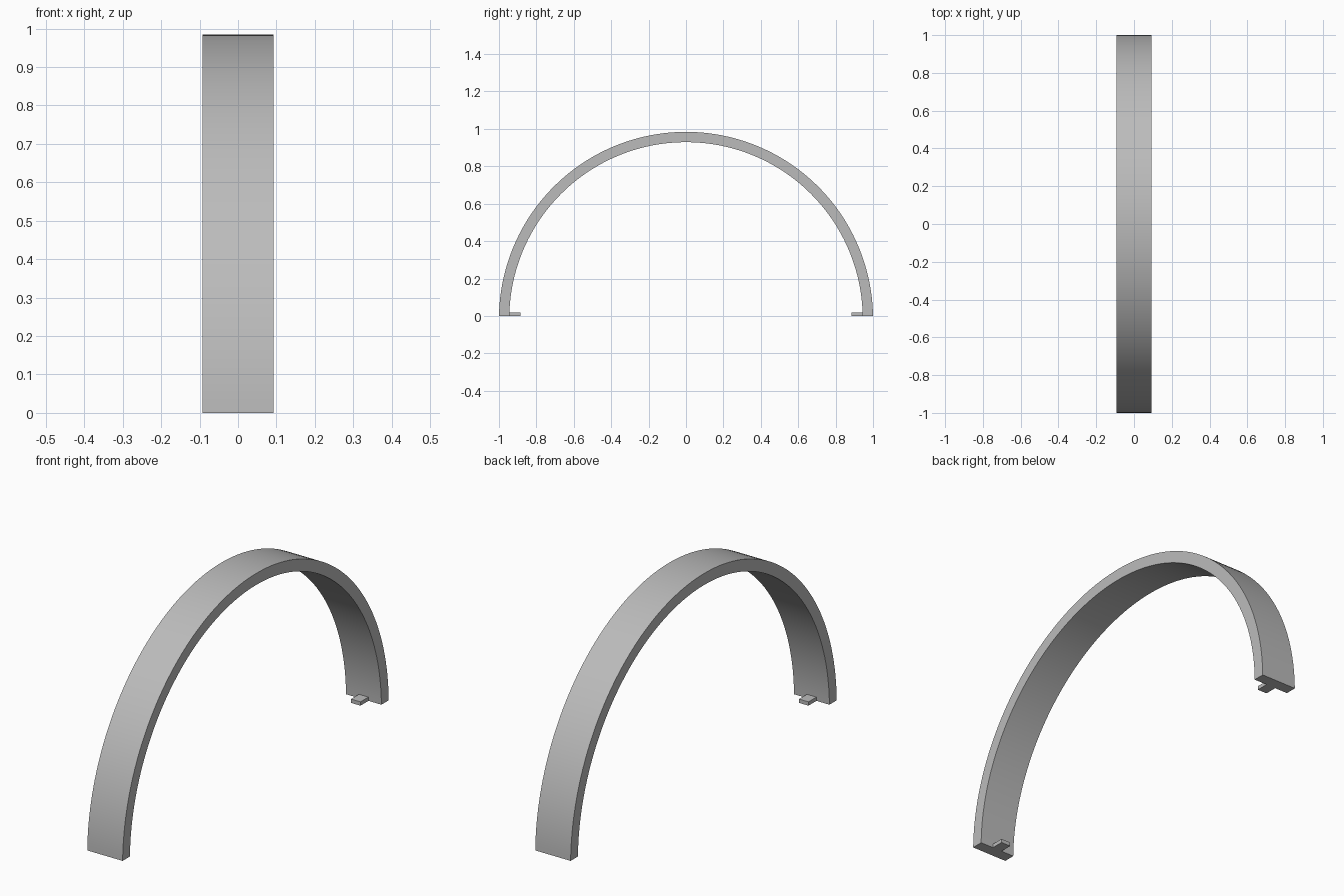
import bpy, bmesh
from math import asin, pi, cos, sin, radians

cube = bpy.data.objects.get("Cube")
if cube:
    bpy.data.objects.remove(cube, do_unlink=True)

OUTER, INNER = 1.0, 0.945
DROP = 0.016            # arc centre lies slightly below the ground plane
HALF_WIDTH = 0.093
SEGMENTS = 96

grey = bpy.data.materials.new("plain_grey")
grey.use_nodes = True
colour = (0.5, 0.5, 0.5, 1)
grey.diffuse_color = colour
grey.node_tree.nodes["Principled BSDF"].inputs["Base Color"].default_value = colour


def make_object(name, bm):
    bmesh.ops.recalc_face_normals(bm, faces=bm.faces[:])
    mesh = bpy.data.meshes.new(name)
    bm.to_mesh(mesh)
    bm.free()
    mesh.materials.append(grey)
    obj = bpy.data.objects.new(name, mesh)
    bpy.context.collection.objects.link(obj)
    return obj


def arc_ring(bm, x, radius):
    """Half circle in the YZ plane, trimmed where it meets the ground."""
    start = asin(DROP / radius)
    angles = [start + (pi - 2 * start) * i / SEGMENTS for i in range(SEGMENTS + 1)]
    return [bm.verts.new((x, radius * cos(a), radius * sin(a) - DROP)) for a in angles]


# Curved band with a rectangular cross-section
bm = bmesh.new()
rings = [arc_ring(bm, x, r) for x, r in ((-HALF_WIDTH, OUTER), (HALF_WIDTH, OUTER),
                                         (HALF_WIDTH, INNER), (-HALF_WIDTH, INNER))]
for k in range(4):
    a, b = rings[k], rings[(k + 1) % 4]
    for i in range(SEGMENTS):
        bm.faces.new((a[i], a[i + 1], b[i + 1], b[i]))
for end in (0, -1):
    bm.faces.new([ring[end] for ring in rings])
band = make_object("arched_band", bm)
bpy.context.view_layer.objects.active = band
band.select_set(True)
bpy.ops.object.shade_smooth_by_angle(angle=radians(30))

# Small flat tabs pointing inwards at both feet
for name, side in (("front_tab", -1), ("back_tab", 1)):
    bm = bmesh.new()
    bmesh.ops.create_cube(bm, size=1)
    bmesh.ops.scale(bm, vec=(0.05, 0.065, 0.018), verts=bm.verts[:])
    bmesh.ops.translate(bm, vec=(0, side * 0.9175, 0.009), verts=bm.verts[:])
    make_object(name, bm)
